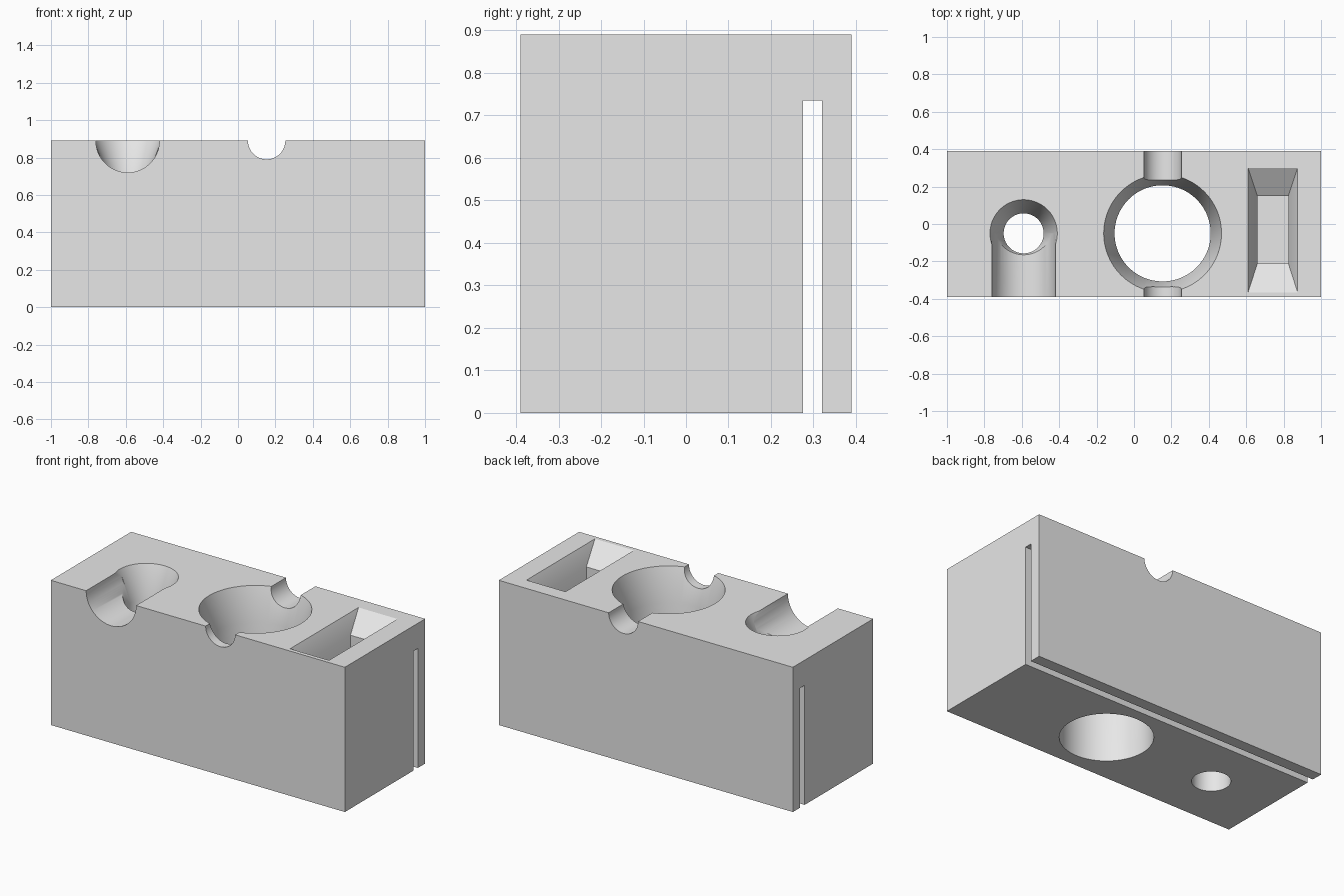
import bpy, bmesh, math
from mathutils import Vector

default = bpy.data.objects.get("Cube")
if default:
    bpy.data.objects.remove(default, do_unlink=True)

TOP, HALF_Y, SIDES = 0.89, 0.39, 96

grey = bpy.data.materials.new("plain grey")
grey.use_nodes = True
grey.diffuse_color = (0.8, 0.8, 0.8, 1)
grey.node_tree.nodes["Principled BSDF"].inputs["Base Color"].default_value = (0.8, 0.8, 0.8, 1)


def loft(name, rings):
    """Closed solid skinned through rings of equal point count."""
    bm = bmesh.new()
    loops = [[bm.verts.new(p) for p in ring] for ring in rings]
    for a, b in zip(loops, loops[1:]):
        for i in range(len(a)):
            j = (i + 1) % len(a)
            bm.faces.new((a[i], a[j], b[j], b[i]))
    bm.faces.new(loops[0])
    bm.faces.new(loops[-1])
    bmesh.ops.recalc_face_normals(bm, faces=bm.faces)
    mesh = bpy.data.meshes.new(name)
    bm.to_mesh(mesh)
    bm.free()
    mesh.materials.append(grey)
    obj = bpy.data.objects.new(name, mesh)
    bpy.context.collection.objects.link(obj)
    return obj


def rect(x0, x1, y0, y1, z):
    return [Vector(p) for p in ((x0, y0, z), (x1, y0, z), (x1, y1, z), (x0, y1, z))]


def circle(center, radius, axis):
    pts = []
    for i in range(SIDES):
        a = math.tau * i / SIDES
        c, s = radius * math.cos(a), radius * math.sin(a)
        pts.append(Vector(center) + Vector((c, s, 0) if axis == "z" else (c, 0, s)))
    return pts


def countersunk(name, x, y, top_r, shaft_r, depth):
    """Through hole with a conical mouth."""
    levels = ((shaft_r, -0.1), (shaft_r, TOP - depth), (top_r, TOP), (top_r, TOP + 0.1))
    return loft(name, [circle((x, y, z), r, "z") for r, z in levels])


def channel(name, x, radius, y0, y1):
    """Half-round groove along y in the top face."""
    return loft(name, [circle((x, y, TOP), radius, "y") for y in (y0, y1)])


# Main block
block = loft("holder_block", [rect(-1, 1, -HALF_Y, HALF_Y, z) for z in (0, TOP)])

# Everything removed from the block
mouth = (0.61, 0.875, -0.365, 0.30)
shaft = (0.66, 0.825, -0.21, 0.15)
cutters = [
    countersunk("small_hole", -0.59, -0.05, 0.18, 0.107, 0.19),
    countersunk("large_hole", 0.153, -0.05, 0.315, 0.257, 0.20),
    channel("front_channel", -0.59, 0.17, -0.5, -0.05),
    channel("cross_channel", 0.153, 0.10, -0.5, 0.5),
    loft("tapered_pocket", [rect(*shaft, 0.2), rect(*shaft, TOP - 0.1),
                            rect(*mouth, TOP), rect(*mouth, TOP + 0.1)]),
    loft("rear_slot", [rect(-1.1, 1.1, 0.275, 0.32, z) for z in (-0.1, 0.735)]),
]

bpy.ops.object.select_all(action="DESELECT")
bpy.context.view_layer.objects.active = block
block.select_set(True)
for cutter in cutters:
    mod = block.modifiers.new(cutter.name, "BOOLEAN")
    mod.operation, mod.solver, mod.object = "DIFFERENCE", "EXACT", cutter
    bpy.ops.object.modifier_apply(modifier=mod.name)
    bpy.data.objects.remove(cutter, do_unlink=True)

# Smooth round walls, crisp edges
bpy.ops.object.shade_smooth_by_angle(angle=math.radians(30))
